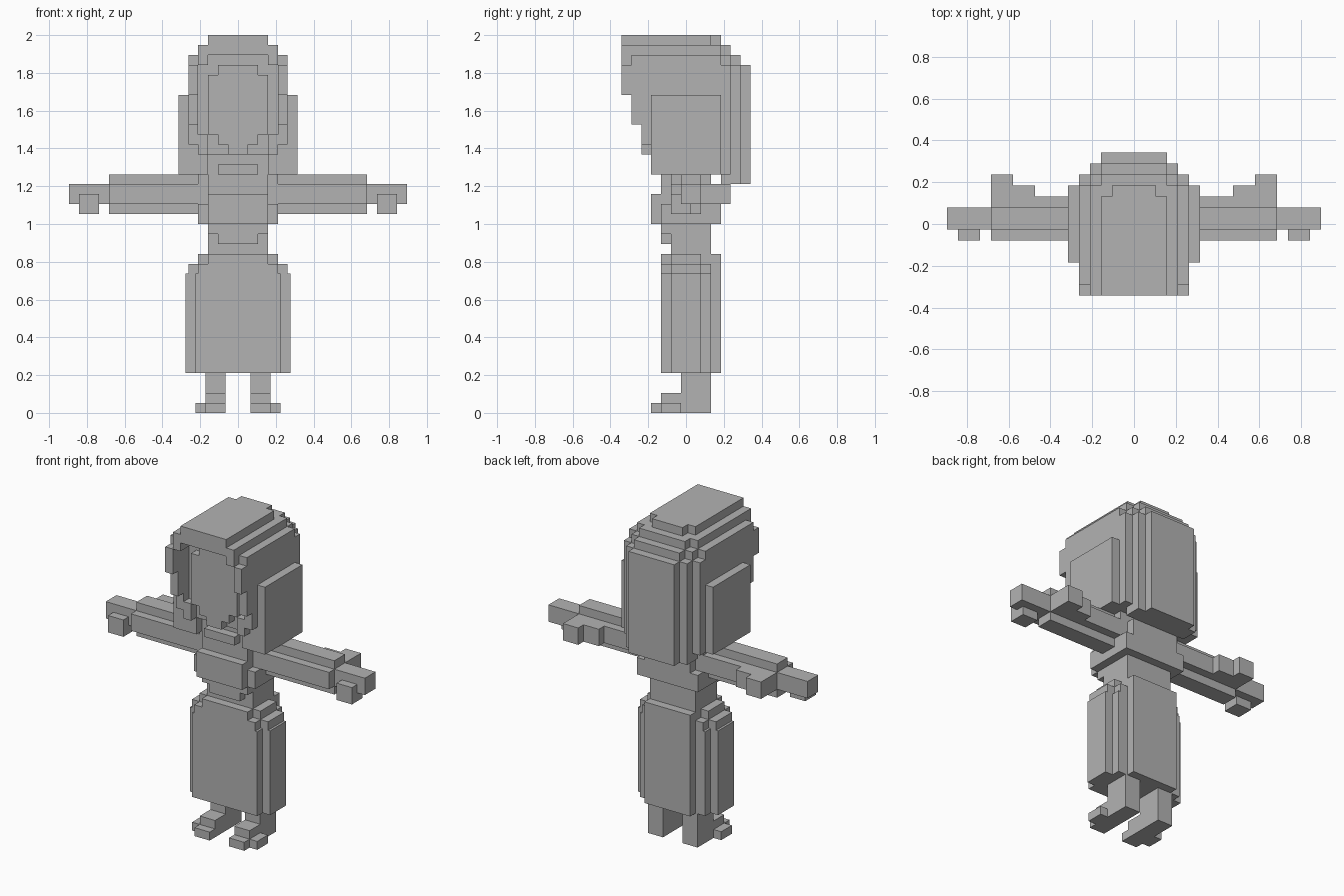
import bpy
import bmesh

cube = bpy.data.objects.get("Cube")
if cube:
    bpy.data.objects.remove(cube, do_unlink=True)

U = 2 / 38  # size of one block unit

grey = bpy.data.materials.new("plain grey")
grey.use_nodes = True
COLOUR = (0.45, 0.45, 0.45, 1)
grey.diffuse_color = COLOUR
grey.node_tree.nodes["Principled BSDF"].inputs["Base Color"].default_value = COLOUR


def build(name, boxes):
    """One object from boxes given as (x0, x1, y0, y1, z0, z1) in block units."""
    bm = bmesh.new()
    for x0, x1, y0, y1, z0, z1 in boxes:
        made = bmesh.ops.create_cube(bm, size=1)
        for v in made["verts"]:
            v.co.x = (x1 if v.co.x > 0 else x0) * U
            v.co.y = (y1 if v.co.y > 0 else y0) * U
            v.co.z = (z1 if v.co.z > 0 else z0) * U
    mesh = bpy.data.meshes.new(name)
    bm.to_mesh(mesh)
    bm.free()
    mesh.materials.append(grey)
    obj = bpy.data.objects.new(name, mesh)
    bpy.context.collection.objects.link(obj)
    return obj


def centred(name, boxes):
    """Boxes symmetric about x = 0, given as (half width, y0, y1, z0, z1)."""
    return build(name, [(-w, w, *rest) for w, *rest in boxes])


def pair(name, boxes):
    """Left part and its mirrored right twin."""
    build("left_" + name, boxes)
    build("right_" + name, [(-b[1], -b[0], *b[2:]) for b in boxes])


# Legs and feet
pair("leg", [(1.27, 3.27, -0.5, 2.5, 0, 4)])
pair("foot", [
    (1.27, 3.27, -2.5, -0.5, 0, 2),
    (1.27, 3.27, -3.5, -2.5, 0, 1),
    (3.27, 4.27, -2.5, -0.5, 0, 1),
])

# Skirt with stepped corners and a stepped top
centred("skirt", [
    (3, -2.5, 3.5, 4, 14),
    (4.27, -2.5, 2.5, 4, 14),
    (5.27, -1.5, 1.5, 4, 14),
])
centred("skirt_top", [
    (5, -1.5, 1.5, 14, 15),
    (4, -2.5, 2.5, 14, 15),
    (4, -1.5, 1.5, 15, 16),
    (3, -2.5, 3.5, 14, 16),
])

# Torso
centred("waist", [(3, -1.5, 2.5, 16, 19)])
centred("bodice_hem", [(3, -2.5, -1.5, 18, 19), (2, -2.5, -1.5, 17, 18)])
centred("chest", [
    (4, -2.5, 3.5, 19, 21),
    (4, -1.5, 2.5, 21, 24),
    (3, -2.5, 3.5, 21, 23),
    (3, -3.5, -2.5, 19, 22),
])
centred("neck", [(3, -2.5, 2.5, 23, 26), (2, -3.5, -2.5, 24, 25)])

# Arms: sleeve, drape behind it, hand and thumb
pair("sleeve", [
    (4, 13, -0.5, 1.5, 20, 24),
    (4, 13, -1.5, 2.5, 21, 23),
])
pair("sleeve_drape", [
    (9, 13, 1.5, 3.5, 21, 23),
    (11, 13, 3.5, 4.5, 21, 23),
])
pair("hand", [(13, 17, -0.5, 1.5, 21, 23)])
pair("thumb", [(14, 16, -1.5, 0.5, 20, 22)])

# Face set back inside the hair
centred("face", [
    (3, -4.5, -3.5, 28, 34),
    (2, -4.5, -3.5, 27, 35),
    (1, -4.5, -3.5, 26, 27),
])
centred("head", [(4, -3.5, 4.5, 26, 36)])

# Hair: stepped crown, fringe and back
centred("hair_crown", [
    (2, -6.5, 3.5, 37, 38),
    (3, -6.5, 2.5, 37, 38),
    (4, -6.5, 3.5, 36, 37),
    (3, -6.5, 4.5, 36, 37),
    (5, -3.5, 3.5, 35, 36),
    (4, -3.5, 4.5, 35, 36),
    (3, -3.5, 5.5, 35, 36),
])
centred("hair_back", [
    (5, -2.5, 4.5, 24, 35),
    (4, 3.5, 5.5, 23, 35),
    (3, 4.5, 6.5, 23, 35),
])
pair("hair_fringe_corner", [
    (3, 4, -6.5, -3.5, 35, 36),
    (4, 5, -5.5, -3.5, 35, 36),
])

# Hair sides: front locks stepping back downwards, and outer panel
pair("hair_lock", [
    (4, 5, -6.5, -2.5, 32, 35),
    (4, 5, -5.5, -2.5, 29, 32),
    (4, 5, -4.5, -2.5, 27, 29),
    (3, 4, -4.5, -2.5, 26, 28),
    (3, 5, -3.5, -2.5, 24, 27),
])
pair("hair_side_panel", [(5, 6, -3.5, 3.5, 24, 32)])
